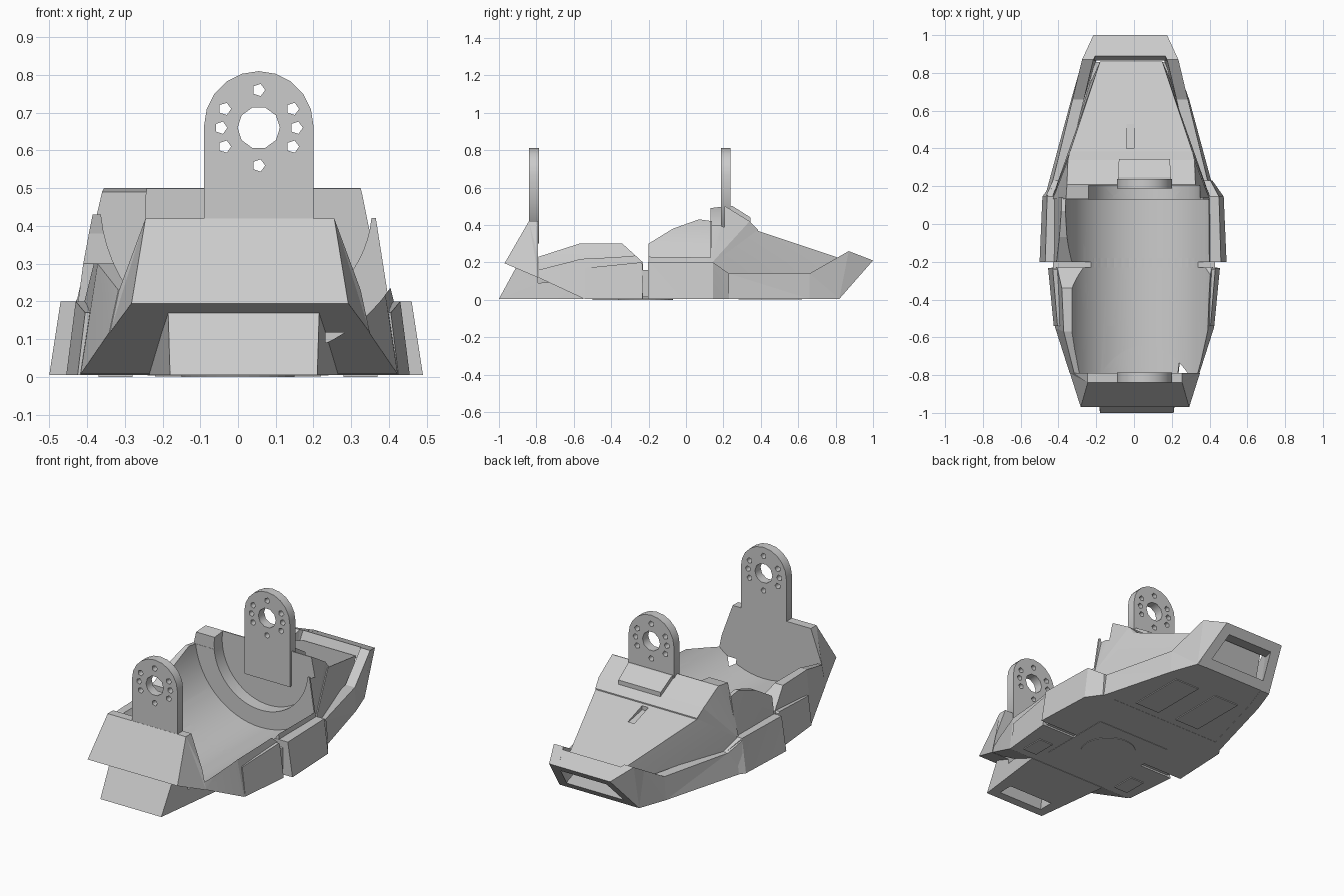
import bpy, bmesh
from math import pi, sin, cos
from mathutils import Matrix

old = bpy.data.objects.get("Cube")
if old:
    bpy.data.objects.remove(old, do_unlink=True)

grey = bpy.data.materials.new("plain grey")
grey.use_nodes = True
grey.diffuse_color = (0.6, 0.6, 0.6, 1)
grey.node_tree.nodes["Principled BSDF"].inputs["Base Color"].default_value = (0.6, 0.6, 0.6, 1)


def finish(name, bm):
    bmesh.ops.recalc_face_normals(bm, faces=bm.faces)
    me = bpy.data.meshes.new(name)
    bm.to_mesh(me)
    bm.free()
    me.materials.append(grey)
    ob = bpy.data.objects.new(name, me)
    bpy.context.collection.objects.link(ob)
    return ob


def loft(name, profile, cx=0.0, side=0, thick=0.0):
    """Solid from a side outline of (y, z, half width) points.
    With a side (1 or -1) only a wall of the given thickness is built there."""
    bm = bmesh.new()
    s = side or 1
    a = [bm.verts.new((cx + s * w, y, z)) for y, z, w in profile]
    b = [bm.verts.new((cx + (s * (w - thick) if side else -w), y, z)) for y, z, w in profile]
    n = len(profile)
    for i in range(n):
        j = (i + 1) % n
        bm.faces.new((a[i], a[j], b[j], b[i]))
    ends = [bm.faces.new(a), bm.faces.new(b[::-1])]
    bmesh.ops.triangulate(bm, faces=ends)
    return finish(name, bm)


def box(name, x, y, z):
    half = (x[1] - x[0]) / 2
    return loft(name, [(y[0], z[0], half), (y[0], z[1], half), (y[1], z[1], half),
                       (y[1], z[0], half)], (x[0] + x[1]) / 2)


def drum(name, x, z, r, y0, y1, sides=64):
    """Cylinder lying along y."""
    bm = bmesh.new()
    mat = Matrix.Translation((x, (y0 + y1) / 2, z)) @ Matrix.Rotation(pi / 2, 4, 'X')
    bmesh.ops.create_cone(bm, cap_ends=True, segments=sides, radius1=r, radius2=r,
                          depth=y1 - y0, matrix=mat)
    return finish(name, bm)


def cut(ob, *cutters):
    bpy.context.view_layer.objects.active = ob
    for c in cutters:
        c.hide_render = True
        m = ob.modifiers.new("cut", 'BOOLEAN')
        m.operation, m.solver, m.object = 'DIFFERENCE', 'EXACT', c
        bpy.ops.object.modifier_apply(modifier=m.name)


trough = drum("trough_cutter", 0.055, 0.47, 0.42, -0.79, 0.13)
ring = drum("ring_cutter", 0.055, 0.45, 0.30, 0.05, 0.205)

# sloped nose, undercut chin and front hull
loft("nose", [(-0.97, 0.195, 0.287), (-0.84, 0.42, 0.25), (-0.79, 0.42, 0.25),
              (-0.79, 0.23, 0.32), (-0.79, 0.118, 0.344)], 0.005)
front = loft("front_hull", [
    (-0.788, 0.118, 0.344), (-0.788, 0.23, 0.32), (-0.57, 0.30, 0.375), (-0.34, 0.30, 0.385),
    (-0.23, 0.20, 0.41), (-0.23, 0.005, 0.44), (-0.55, 0.007, 0.42)], 0.003)
chin = loft("chin_block", [(-1.0, 0.005, 0.195), (-0.91, 0.17, 0.2), (-0.55, 0.02, 0.25),
                           (-0.55, 0.005, 0.25)], 0.015)
flank = loft("front_flank", [(-0.54, 0.005, 0.425), (-0.54, 0.17, 0.405), (-0.24, 0.20, 0.43),
                             (-0.232, 0.19, 0.43), (-0.232, 0.005, 0.455)])
core = box("waist", (-0.43, 0.43), (-0.25, -0.18), (0.015, 0.16))

# middle hull and wide shoulders
middle = loft("middle_hull", [
    (-0.20, 0.005, 0.44), (-0.20, 0.30, 0.40), (-0.07, 0.38, 0.385), (0.07, 0.43, 0.375),
    (0.14, 0.42, 0.375), (0.14, 0.005, 0.44)], -0.01)
shoulder = loft("shoulders", [
    (-0.202, 0.005, 0.495), (-0.202, 0.20, 0.465), (0.145, 0.20, 0.455), (0.23, 0.14, 0.41),
    (0.23, 0.005, 0.42), (0.145, 0.005, 0.48)], -0.005)

# rear frame: two rails, a raised end bar and a floor
for side, label in ((1, "left"), (-1, "right")):
    loft(label + "_rear_rail", [
        (0.15, 0.19, 0.445), (0.23, 0.14, 0.41), (0.66, 0.14, 0.305), (0.80, 0.22, 0.272),
        (0.87, 0.26, 0.255), (1.0, 0.21, 0.195), (0.82, 0.005, 0.255), (0.66, 0.005, 0.312),
        (0.15, 0.005, 0.45)], -0.02, side, 0.06)
loft("rear_bar", [(0.889, 0.252, 0.245), (1.0, 0.21, 0.194), (0.963, 0.168, 0.205),
                  (0.865, 0.195, 0.25)], -0.02)
loft("rear_floor", [(0.15, 0.006, 0.44), (0.66, 0.006, 0.30), (0.821, 0.006, 0.25),
                    (0.857, 0.047, 0.24), (0.20, 0.047, 0.41)], -0.02)

# sloping rear deck and the bulkhead above it
deck = loft("rear_deck", [
    (0.135, 0.19, 0.42), (0.38, 0.37, 0.325), (0.86, 0.21, 0.165), (0.74, 0.04, 0.22),
    (0.20, 0.04, 0.39)], -0.015)
bulkhead = loft("bulkhead", [
    (0.132, 0.19, 0.415), (0.132, 0.49, 0.345), (0.21, 0.50, 0.34), (0.34, 0.42, 0.335),
    (0.385, 0.375, 0.325), (0.385, 0.34, 0.318)], -0.015)
notch = loft("deck_notch_cutter", [(0.40, 0.34, 0.02), (0.40, 0.45, 0.02),
                                   (0.53, 0.45, 0.02), (0.53, 0.315, 0.02)], -0.02)
pocket = loft("chin_pocket_cutter", [(-0.96, -0.02, 0.15), (-0.92, 0.07, 0.13),
                                     (-0.86, 0.07, 0.13), (-0.86, -0.02, 0.15)], 0.015)

for part in (front, chin, flank, core, middle, shoulder):
    cut(part, trough)
for part in (middle, shoulder, deck, bulkhead):
    cut(part, ring)
cut(chin, pocket)
cut(deck, notch)
for c in (trough, ring, notch, pocket):
    bpy.data.objects.remove(c, do_unlink=True)


# upright mounting plates, round-topped and drilled
def mount_plate(name, y, half):
    cu = bpy.data.curves.new(name, 'CURVE')
    cu.dimensions, cu.fill_mode, cu.extrude = '2D', 'BOTH', half

    def loop(pts):
        s = cu.splines.new('POLY')
        s.points.add(len(pts) - 1)
        for p, (u, v) in zip(s.points, pts):
            p.co = (u, v, 0, 1)
        s.use_cyclic_u = True

    def circle(u, v, r, n):
        loop([(u + r * cos(2 * pi * i / n), v + r * sin(2 * pi * i / n)) for i in range(n)])

    arc = [(0.145 * cos(pi * i / 10), 0.665 + 0.145 * sin(pi * i / 10)) for i in range(11)]
    loop([(-0.145, 0.30), (0.145, 0.30)] + arc)
    circle(0, 0.66, 0.056, 10)
    for u, v in ((0, 0.10), (0, -0.10), (0.09, 0.05), (0.10, 0), (0.09, -0.05)):
        for s in ((1, -1) if u else (1,)):
            circle(s * u, 0.66 + v, 0.017, 5)
    ob = bpy.data.objects.new(name, cu)
    bpy.context.collection.objects.link(ob)
    ob.location, ob.rotation_euler = (0.055, y, 0), (pi / 2, 0, 0)
    cu.materials.append(grey)
    bpy.ops.object.select_all(action='DESELECT')
    ob.select_set(True)
    bpy.context.view_layer.objects.active = ob
    bpy.ops.object.convert(target='MESH')


mount_plate("front_mount_plate", -0.813, 0.026)
mount_plate("rear_mount_plate", 0.213, 0.026)
loft("rear_mount_support", [(0.22, 0.35, 0.14), (0.22, 0.50, 0.14), (0.25, 0.50, 0.14),
                            (0.345, 0.44, 0.135), (0.345, 0.35, 0.135)], 0.055)

# shallow underside panels
box("belly_plate", (-0.24, 0.24), (-0.44, 0.0), (0.003, 0.012))
bm = bmesh.new()
bmesh.ops.create_cone(bm, cap_ends=True, segments=32, radius1=0.15, radius2=0.15, depth=0.012,
                      matrix=Matrix.Translation((0, -0.22, 0.006)))
finish("belly_disc", bm)
for side, label in ((1, "left"), (-1, "right")):
    x = sorted((side * 0.28, side * 0.37))
    box(label + "_belly_pad", x, (-0.50, -0.36), (0.0, 0.012))
    x = sorted((side * 0.06, side * 0.22))
    box(label + "_rear_belly_panel", x, (0.28, 0.62), (0.001, 0.012))

# smooth the curved cuts, keep the hard edges
bpy.ops.object.select_all(action='DESELECT')
for ob in (front, flank, middle, shoulder, bulkhead, deck, chin):
    ob.select_set(True)
bpy.context.view_layer.objects.active = front
bpy.ops.object.shade_smooth_by_angle(angle=0.15)
